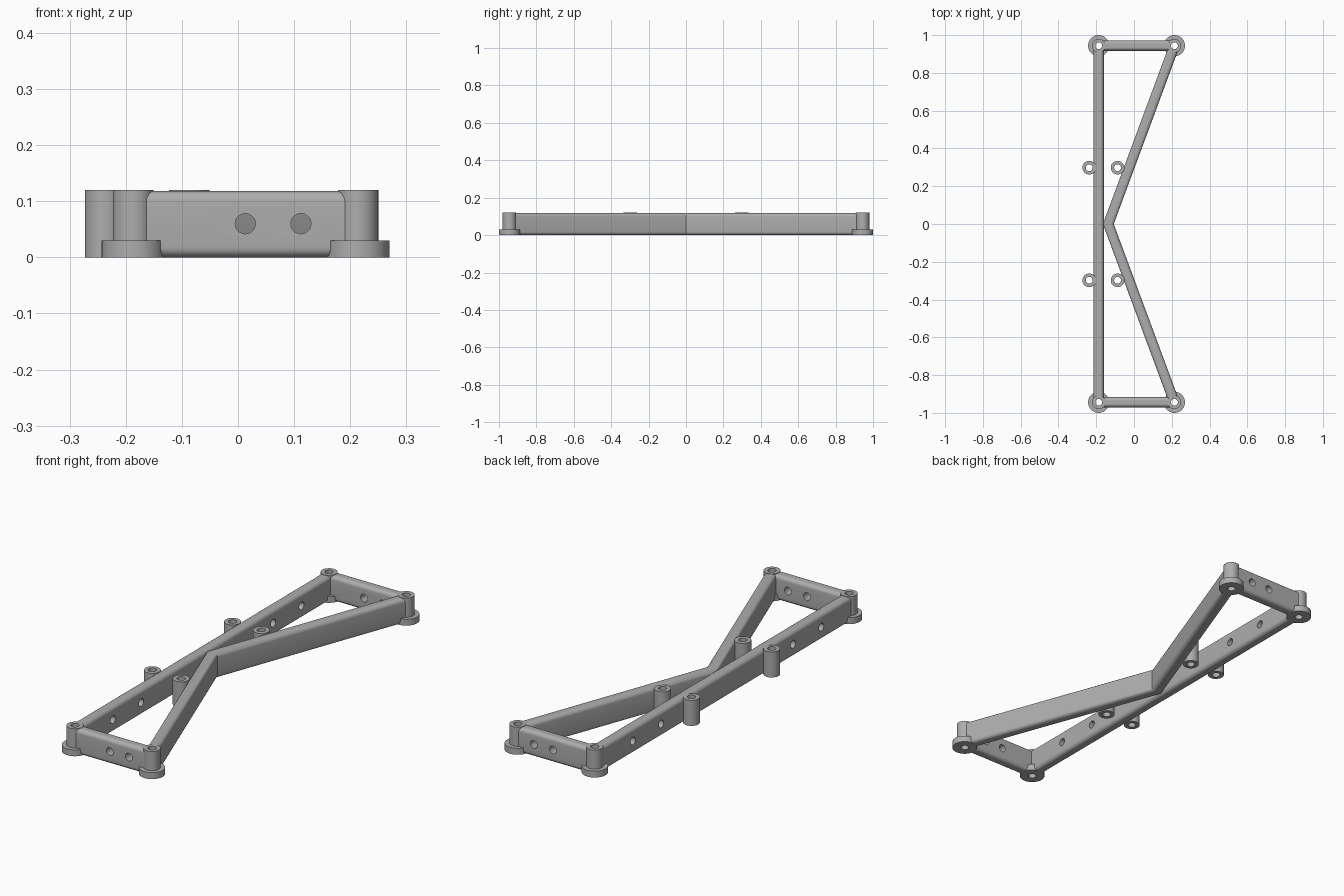
import bpy, bmesh, math
from mathutils import Vector, Matrix

if "Cube" in bpy.data.objects:
    bpy.data.objects.remove(bpy.data.objects["Cube"], do_unlink=True)

grey = bpy.data.materials.new("plain grey")
grey.use_nodes = True
grey.diffuse_color = (0.42, 0.42, 0.42, 1)
grey.node_tree.nodes["Principled BSDF"].inputs["Base Color"].default_value = (0.42, 0.42, 0.42, 1)

HEIGHT, WIDTH, ROUND = 0.118, 0.054, 0.018
LEFT, RIGHT, END = 0.214, -0.187, 0.944
HOLE = 0.018


def make(name, bm):
    bmesh.ops.recalc_face_normals(bm, faces=bm.faces)
    mesh = bpy.data.meshes.new(name)
    bm.to_mesh(mesh)
    bm.free()
    mesh.materials.append(grey)
    ob = bpy.data.objects.new(name, mesh)
    bpy.context.collection.objects.link(ob)
    return ob


def cylinder(bm, x, y, z, radius, depth, axis="Z"):
    turn = {"X": Matrix.Rotation(math.pi / 2, 4, "Y"),
            "Y": Matrix.Rotation(math.pi / 2, 4, "X"), "Z": Matrix()}[axis]
    bmesh.ops.create_cone(bm, cap_ends=True, segments=40, radius1=radius, radius2=radius,
                          depth=depth, matrix=Matrix.Translation((x, y, z)) @ turn)


def rounded_section():
    """Rounded rectangle: offset across the beam, and height."""
    points = []
    a, b = WIDTH / 2 - ROUND, HEIGHT / 2 - ROUND
    for i, (sx, sz) in enumerate([(1, 1), (-1, 1), (-1, -1), (1, -1)]):
        for k in range(7):
            t = math.pi / 2 * (i + k / 6)
            points.append((sx * a + ROUND * math.cos(t),
                           HEIGHT / 2 + sz * b + ROUND * math.sin(t)))
    return points


def beam(name, *path):
    """Sweep the section along a flat path with mitred bends."""
    path = [Vector((x, y, 0)) for x, y in path]
    normals = [Vector((p.y - q.y, q.x - p.x, 0)).normalized() for p, q in zip(path, path[1:])]
    bm = bmesh.new()
    rings = []
    for i, p in enumerate(path):
        n0, n1 = normals[max(i - 1, 0)], normals[min(i, len(normals) - 1)]
        side = (n0 + n1) / (1 + n0.dot(n1))
        rings.append([bm.verts.new(p + side * u + Vector((0, 0, v))) for u, v in rounded_section()])
    for r, s in zip(rings, rings[1:]):
        for k in range(len(r)):
            j = (k + 1) % len(r)
            bm.faces.new((r[k], r[j], s[j], s[k]))
    bm.faces.new(rings[0])
    bm.faces.new(rings[-1])
    return make(name, bm)


parts = []
holes = bmesh.new()

# Beams
parts.append(beam("long_beam", (RIGHT, -END), (RIGHT, END)))
parts.append(beam("bent_beam", (LEFT, -END), (-0.136, 0), (LEFT, END)))

for s, end in ((-1, "front"), (1, "back")):
    parts.append(beam(end + "_beam", (RIGHT, s * END), (LEFT, s * END)))
    # Corner posts with wide feet
    for x, side in ((LEFT, "left"), (RIGHT, "right")):
        for part, radius, depth in (("post", 0.036, 0.12), ("foot", 0.056, 0.03)):
            bm = bmesh.new()
            cylinder(bm, x, s * END, depth / 2, radius, depth)
            parts.append(make(f"{end}_{side}_{part}", bm))
        cylinder(holes, x, s * END, 0.06, HOLE, 0.3)
    # Screw bosses either side of the long beam
    for x, side in ((-0.087, "inner"), (-0.237, "outer")):
        bm = bmesh.new()
        cylinder(bm, x, s * 0.298, 0.06, 0.036, 0.12)
        parts.append(make(f"{end}_{side}_boss", bm))
        cylinder(holes, x, s * 0.298, 0.06, HOLE, 0.3)
    # Cross holes through the beams
    for x in (0.013, 0.112):
        cylinder(holes, x, s * END, 0.06, HOLE, 0.09, "Y")
    for y in (0.49, 0.70):
        cylinder(holes, RIGHT, s * y, 0.06, HOLE, 0.09, "X")

# Cut all holes, then shade
cutter = make("hole_cutter", holes)
cutter.hide_render = True
for ob in parts:
    mod = ob.modifiers.new("holes", "BOOLEAN")
    mod.operation = "DIFFERENCE"
    mod.solver = "EXACT"
    mod.object = cutter
    bpy.ops.object.select_all(action="DESELECT")
    ob.select_set(True)
    bpy.context.view_layer.objects.active = ob
    bpy.ops.object.modifier_apply(modifier=mod.name)
    bpy.ops.object.shade_smooth_by_angle(angle=math.radians(30))
bpy.data.objects.remove(cutter, do_unlink=True)
